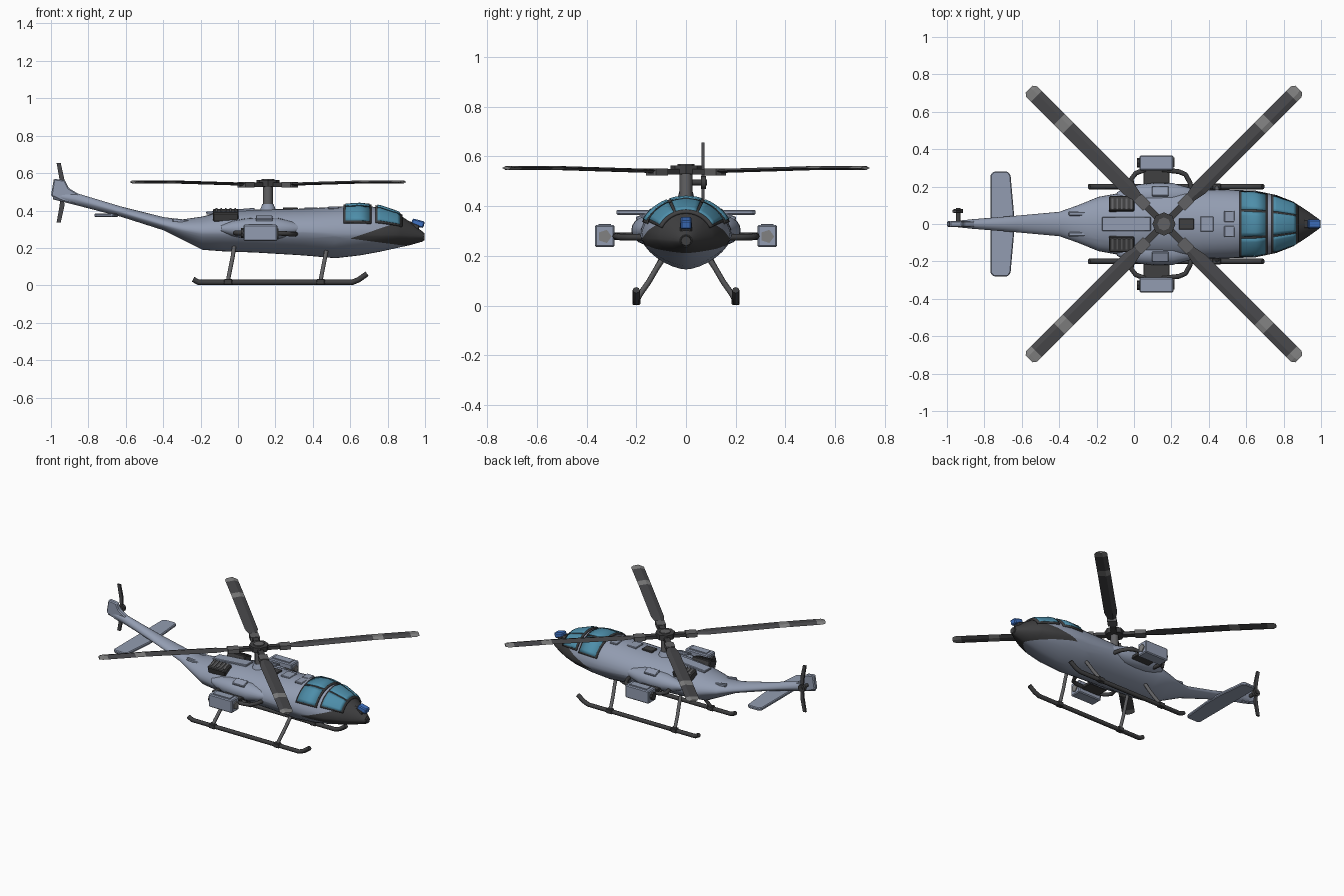
import bpy, bmesh, math
from mathutils import Vector, Matrix

if "Cube" in bpy.data.objects:
    bpy.data.objects.remove(bpy.data.objects["Cube"])


def mat(name, r, g, b):
    m = bpy.data.materials.new(name)
    m.diffuse_color = (r, g, b, 1)
    m.use_nodes = True
    m.node_tree.nodes["Principled BSDF"].inputs["Base Color"].default_value = m.diffuse_color
    return m


BODY = mat("blue_grey_paint", 0.29, 0.335, 0.44)
DARK = mat("dark_charcoal", 0.05, 0.05, 0.052)
BLADE = mat("blade_grey", 0.065, 0.065, 0.07)
BAND = mat("light_grey", 0.22, 0.22, 0.22)
METAL = mat("strut_metal", 0.12, 0.12, 0.125)
GLASS = mat("teal_glass", 0.075, 0.27, 0.40)
LENS = mat("sensor_blue", 0.05, 0.17, 0.55)


def finish(name, bm, mats, smooth=None, bevel=0):
    bmesh.ops.recalc_face_normals(bm, faces=bm.faces)
    me = bpy.data.meshes.new(name)
    bm.to_mesh(me)
    bm.free()
    ob = bpy.data.objects.new(name, me)
    bpy.context.collection.objects.link(ob)
    for m in mats:
        me.materials.append(m)
    if bevel:
        b = ob.modifiers.new("bevel", "BEVEL")
        b.width, b.segments = bevel, 1
    if smooth:
        bpy.ops.object.select_all(action="DESELECT")
        ob.select_set(True)
        bpy.context.view_layer.objects.active = ob
        bpy.ops.object.shade_smooth_by_angle(angle=math.radians(smooth))
    return ob


def box(name, c, s, m, bevel=0, tilt=(0, 0, 0)):
    bm = bmesh.new()
    bmesh.ops.create_cube(bm, size=1)
    ob = finish(name, bm, [m], bevel=bevel)
    ob.data.transform(Matrix.Diagonal((*s, 1)))
    ob.location, ob.rotation_euler = c, tilt
    return ob


def cyl(name, c, r, h, m, axis="Z", n=12, r2=None):
    bm = bmesh.new()
    bmesh.ops.create_cone(bm, cap_ends=True, segments=n, radius1=r, radius2=r if r2 is None else r2, depth=h)
    ob = finish(name, bm, [m], smooth=40)
    ob.location = c
    ob.rotation_euler = {"Z": (0, 0, 0), "X": (0, math.pi / 2, 0), "Y": (math.pi / 2, 0, 0)}[axis]
    return ob


def tube(name, pts, r, m):
    cu = bpy.data.curves.new(name, "CURVE")
    cu.dimensions, cu.bevel_depth, cu.bevel_resolution, cu.use_fill_caps = "3D", r, 2, True
    sp = cu.splines.new("POLY")
    sp.points.add(len(pts) - 1)
    for p, q in zip(sp.points, pts):
        p.co = (*q, 1)
    cu.materials.append(m)
    ob = bpy.data.objects.new(name, cu)
    bpy.context.collection.objects.link(ob)
    return ob


def prism(name, pts, depth, m, bevel=0):
    """Extrude a closed 3D outline by +/- depth/2."""
    bm = bmesh.new()
    d = Vector(depth)
    a = [bm.verts.new(Vector(p) - d / 2) for p in pts]
    b = [bm.verts.new(Vector(p) + d / 2) for p in pts]
    bm.faces.new(a)
    bm.faces.new(b)
    for i in range(len(pts)):
        j = (i + 1) % len(pts)
        bm.faces.new((a[i], a[j], b[j], b[i]))
    return finish(name, bm, [m], bevel=bevel)


def loft(rings):
    bm = bmesh.new()
    vs = [[bm.verts.new(p) for p in r] for r in rings]
    n = len(vs[0])
    for a, b in zip(vs, vs[1:]):
        for i in range(n):
            j = (i + 1) % n
            bm.faces.new((a[i], a[j], b[j], b[i]))
    bm.faces.new(vs[0])
    bm.faces.new(vs[-1])
    return bm


# Fuselage stations: x, bottom, widest height, top, half width
ST = [(-.99, .46, .48, .50, .012), (-.87, .43, .46, .495, .025), (-.62, .365, .39, .42, .045),
      (-.40, .295, .325, .365, .065), (-.30, .245, .30, .352, .10), (-.19, .19, .285, .368, .145),
      (-.08, .182, .285, .395, .165), (.10, .175, .285, .405, .18), (.35, .16, .285, .41, .185),
      (.52, .145, .28, .42, .183), (.65, .16, .275, .428, .178), (.76, .18, .27, .416, .155),
      (.85, .20, .27, .385, .12), (.92, .215, .265, .34, .075), (.99, .235, .26, .285, .025)]


def skin(x, t, off=0.0):
    """Point on the fuselage skin at length x and angle t (0 = left side, 90 degrees = top)."""
    for a, b in zip(ST, ST[1:]):
        if x <= b[0]:
            break
    f = (x - a[0]) / (b[0] - a[0])
    zb, zm, zt, w = [p + (q - p) * f for p, q in zip(a[1:], b[1:])]
    c, s = math.cos(t), math.sin(t)
    if s >= 0:
        return Vector((x, (w + off) * c, zm + (zt - zm + off) * s))
    e = 2 / 1.6
    return Vector((x, (w + off) * math.copysign(abs(c) ** e, c), zm - (zm - zb + off) * abs(s) ** e))


# Fuselage with dark nose bounded by two slanted cuts
bm = loft([[skin(s[0], 2 * math.pi * i / 32) for i in range(32)] for s in ST])
up, low = (Vector((.60, 0, .25)), Vector((-.34, 0, 1))), (Vector((.60, 0, .25)), Vector((.13, 0, 1)))
for co, no in (up, low, (Vector((.87, 0, 0)), Vector((1, 0, 0)))):
    bmesh.ops.bisect_plane(bm, geom=bm.verts[:] + bm.edges[:] + bm.faces[:], plane_co=co, plane_no=no)
for f in bm.faces:
    c = f.calc_center_median()
    above = (c - low[0]).dot(low[1]) > 0
    below = (c - up[0]).dot(up[1]) < 0
    f.material_index = int(c.x > .6 and above and (below or c.x > .87))
finish("fuselage", bm, [BODY, DARK], smooth=35)


# Canopy: frames and panes following the skin
def patch(name, x0, x1, a0, a1, off, m, thick):
    bm = bmesh.new()
    xs = sorted([x0, x1] + [s[0] for s in ST if x0 < s[0] < x1])
    n = max(4, int((a1 - a0) / 6))
    g = [[bm.verts.new(skin(x, math.radians(a0 + (a1 - a0) * i / n), off)) for i in range(n + 1)] for x in xs]
    for a, b in zip(g, g[1:]):
        for i in range(n):
            bm.faces.new((a[i], b[i], b[i + 1], a[i + 1]))
    ob = finish(name, bm, [m], smooth=35)
    s = ob.modifiers.new("solid", "SOLIDIFY")
    s.thickness, s.offset = thick, 0


for tag, x0, x1, a0 in (("rear", .565, .712, 22), ("front", .735, .875, 25)):
    patch("canopy_frame_" + tag, x0, x1, a0, 180 - a0, .004, DARK, .012)
    for k, (p, q) in enumerate(((a0 + 4, 66), (70, 110), (114, 176 - a0))):
        patch(f"canopy_pane_{tag}_{k}", x0 + .01, x1 - .01, p, q, .010, GLASS, .008)

# Nose sensor
box("nose_sensor", (.962, 0, .332), (.068, .046, .036), LENS, .006, (0, .25, 0))
box("sensor_mount", (.935, 0, .315), (.07, .05, .04), DARK, .006, (0, .35, 0))
cyl("nose_cap", (.985, 0, .26), .028, .026, DARK, "X", 8, .02)

# Tail fin and stabiliser
prism("tail_fin", [(x, 0, z) for x, z in ((-.985, .57), (-.925, .562), (-.905, .52), (-.85, .487), (-.87, .432),
                                          (-.94, .45), (-1, .478))], (0, .032, 0), BODY, .006)
prism("stabiliser", [(x, y, .375) for x, y in ((-.75, .28), (-.675, .28), (-.66, .262), (-.642, .06), (-.642, -.06),
                                               (-.66, -.262), (-.675, -.28), (-.75, -.28), (-.768, -.262),
                                               (-.768, .262))], (0, 0, .02), BODY, .005)

# Tail rotor
cyl("tail_rotor_shaft", (-.94, .045, .495), .012, .08, DARK, "Y")
cyl("tail_rotor_hub", (-.94, .07, .495), .026, .02, DARK, "Y")
for s in (1, -1):
    prism("tail_rotor_blade", [(-.94 + dx, .068, .495 + s * dz) for dx, dz in
                               ((-.008, .01), (.008, .01), (.012, .07), (-.008, .16), (-.03, .16), (-.014, .07))],
          (0, .012, 0), BLADE)

# Main rotor mast and hub
HX = .16
cyl("rotor_mast", (HX, 0, .46), .026, .15, METAL)
cyl("mast_collar", (HX, 0, .415), .045, .04, BODY, r2=.03)
cyl("rotor_hub", (HX, 0, .546), .062, .035, DARK, n=8)
cyl("hub_cap", (HX, 0, .562), .035, .014, METAL, n=8)

# Blades: rows of radius, half chord; light bands by segment
ROWS = [(.17, .020), (.27, .041), (.725, .041), (.79, .041), (.965, .041), (1.0, .041), (1.02, .026)]
for k in range(4):
    rot = Matrix.Translation((HX, 0, 0)) @ Matrix.Rotation(math.radians(45 + 90 * k), 4, "Z")
    rings = []
    for r, h in ROWS:
        z = .536 + .016 * min(1, r / .7)
        rings.append([(r, -h, z), (r, -h * .3, z + .009), (r, h, z + .003), (r, h * .3, z - .007)])
    bm = loft(rings)
    for f in bm.faces:
        x = f.calc_center_median().x
        f.material_index = int(.73 < x < .785 or x > .966)
    ob = finish("rotor_blade", bm, [BLADE, BAND])
    ob.data.transform(rot)
    for nm, r, s, m in (("blade_arm", .12, (.16, .036, .022), DARK), ("blade_cuff", .165, (.07, .058, .028), METAL)):
        a = box(nm, (0, 0, 0), s, m)
        a.matrix_world = rot @ Matrix.Translation((r, 0, .538))

for s in (1, -1):
    # Engine pods on the flanks
    pod = [(-.09, .02), (-.03, .048), (.04, .064), (.12, .07), (.21, .068), (.29, .045), (.36, .015)]
    finish("engine_pod", loft([[(x, s * .15 + r * math.cos(i * math.pi / 10), .303 + r * .85 * math.sin(i * math.pi / 10))
                                for i in range(20)] for x, r in pod]), [BODY], smooth=35)
    box("engine_hatch", (.14, s * .175, .358), (.09, .055, .016), BODY, .004, (-s * .35, 0, 0))
    # Exhaust grilles with slats
    box("grille", (-.065, s * .105, .375), (.135, .08, .05), DARK, .005, (-s * .3, 0, 0))
    for k in range(5):
        box("grille_slat", (-.115 + .025 * k, s * .106, .401), (.009, .06, .006), METAL, 0, (-s * .3, 0, 0))
    # Side stores with pipe mounts
    box("store_box", (.12, s * .327, .28), (.18, .08, .088), BODY, .006)
    box("store_lid", (.12, s * .327, .325), (.13, .05, .008), BODY)
    cyl("store_muzzle", (.212, s * .327, .278), .028, .008, BAND, "X", 5)
    cyl("store_tail", (.027, s * .327, .28), .026, .02, DARK, "X", 8)
    tube("store_pipe_front", [(.31, s * .17, .275), (.30, s * .22, .275), (.275, s * .265, .275), (.24, s * .28, .278),
                              (.15, s * .29, .28)], .013, DARK)
    tube("store_pipe_rear", [(0, s * .16, .28), (-.015, s * .24, .28), (.01, s * .272, .28), (.06, s * .29, .28)], .013, DARK)
    box("store_bracket", (.12, s * .25, .275), (.14, .10, .022), DARK, .004)
    # Landing skids and struts
    tube("skid", [(-.24, s * .2, .032), (-.21, s * .2, .016), (.61, s * .2, .016), (.645, s * .2, .03),
                  (.69, s * .2, .062)], .0145, DARK)
    for x, z in ((-.02, .21), (.475, .20)):
        tube("skid_strut", [(x, s * .085, z), (x - .008, s * .115, .155), (x - .02, s * .15, .095),
                            (x - .03, s * .185, .045), (x - .033, s * .2, .018)], .0115, METAL)
        box("skid_clamp", (x - .033, s * .2, .018), (.045, .032, .032), DARK, .004)
    # Small vanes at the boom root and roof hatches
    box("boom_vane", (-.29, s * .055, .342), (.12, .022, .02), BODY, .004, (0, .13, 0))
    box("roof_hatch", (.51, s * .04, .415), (.055, .06, .012), BODY, .003)

# Roof centre panels
box("roof_panel_rear", (-.04, 0, .396), (.26, .075, .016), BODY, .003, (0, -.08, 0))
box("roof_intake", (.28, 0, .41), (.08, .06, .014), DARK, .003)
box("roof_panel_front", (.39, 0, .411), (.07, .08, .012), BODY, .003)
